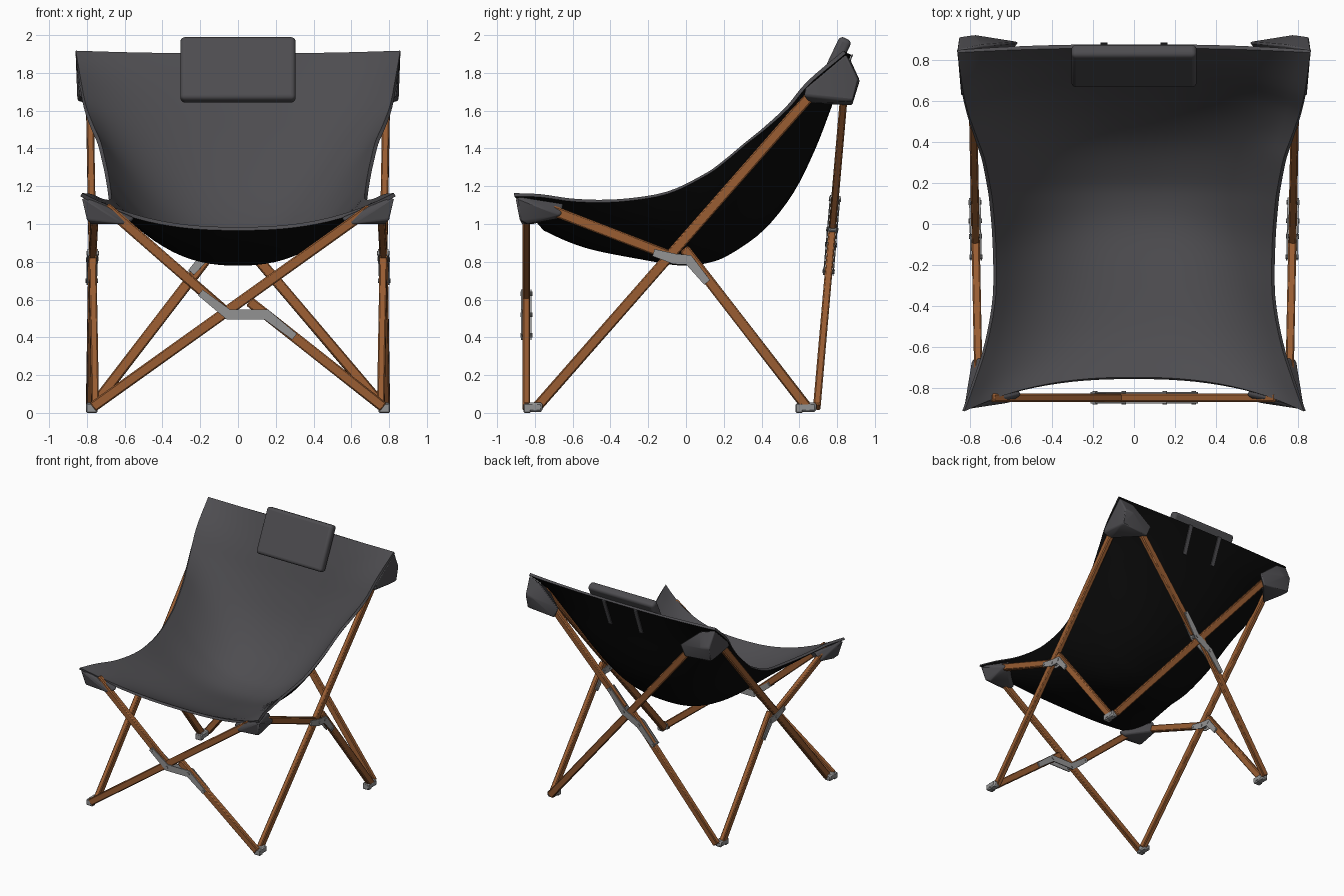
import bpy
import bmesh
from math import floor
from mathutils import Vector, Matrix

cube = bpy.data.objects.get("Cube")
if cube:
    bpy.data.objects.remove(cube)


def material(name, rgb):
    m = bpy.data.materials.new(name)
    m.use_nodes = True
    m.diffuse_color = (*rgb, 1)
    m.node_tree.nodes["Principled BSDF"].inputs["Base Color"].default_value = (*rgb, 1)
    return m


FABRIC = material("grey fabric", (0.075, 0.073, 0.08))
LINING = material("black lining", (0.003, 0.003, 0.003))
WOOD = material("brown wood", (0.32, 0.11, 0.032))
METAL = material("grey metal", (0.29, 0.29, 0.29))
parts = []


def finish(name, bm, *mats, bevel=0, segments=1):
    bmesh.ops.recalc_face_normals(bm, faces=bm.faces)
    mesh = bpy.data.meshes.new(name)
    bm.to_mesh(mesh)
    bm.free()
    for m in mats:
        mesh.materials.append(m)
    obj = bpy.data.objects.new(name, mesh)
    bpy.context.collection.objects.link(obj)
    if bevel:
        mod = obj.modifiers.new("soft edges", 'BEVEL')
        mod.width, mod.segments = bevel, segments
    parts.append(obj)
    return obj


def beam(name, a, b, normal, width, depth, mat, bevel=0.007, segments=1):
    """Box running from a to b; depth lies along the normal."""
    a, b = Vector(a), Vector(b)
    along = (b - a).normalized()
    side = Vector(normal).cross(along).normalized()
    out = along.cross(side)
    rot = Matrix((along, side, out)).transposed().to_4x4()
    scale = Matrix.Diagonal(((b - a).length, width, depth, 1))
    bm = bmesh.new()
    bmesh.ops.create_cube(bm, size=1, matrix=Matrix.Translation((a + b) / 2) @ rot @ scale)
    return finish(name, bm, mat, bevel=bevel, segments=segments)


def bracket(name, path, place, normal, width=0.056):
    """Pair of bent plates that follow a path on both sides of a frame."""
    pts = [Vector(p) for p in path]
    left, right = [], []
    for i, p in enumerate(pts):
        d0 = (p - pts[max(i - 1, 0)]).normalized()
        d1 = (pts[min(i + 1, len(pts) - 1)] - p).normalized()
        d = (d0 + d1).normalized()
        n = Vector((-d.y, d.x)) * width / 2
        tip = d * 0.012 if i == len(pts) - 1 else -d * 0.012 if i == 0 else d * 0
        left.append(p + n * (0.7 if tip.length else 1) + tip)
        right.append(p - n * (0.7 if tip.length else 1) + tip)
    bm = bmesh.new()
    normal = Vector(normal).normalized()
    for s in (-1, 1):
        face = bm.faces.new([bm.verts.new(Vector(place(*q)) + normal * s * 0.021)
                             for q in left + right[::-1]])
        new = bmesh.ops.extrude_face_region(bm, geom=[face])["geom"]
        bmesh.ops.translate(bm, vec=normal * s * 0.007,
                            verts=[v for v in new if isinstance(v, bmesh.types.BMVert)])
    # rivets through both plates
    turn = normal.to_track_quat('Z', 'Y').to_matrix().to_4x4()
    for p in pts:
        bmesh.ops.create_cone(bm, cap_ends=True, segments=10, radius1=0.012, radius2=0.012,
                              depth=0.064, matrix=Matrix.Translation(place(*p)) @ turn)
    finish(name, bm, METAL)


def crossed_frame(name, place, normal, straight, lower, upper, bend):
    for label, ends in (("straight_pole", straight), ("lower_pole", lower), ("upper_pole", upper)):
        beam(f"{name}_{label}", place(*ends[0]), place(*ends[1]), normal, 0.055, 0.04, WOOD)
    bracket(f"{name}_bracket", bend, place, normal)


# Crossed pole frames: front, back and the two mirrored sides
crossed_frame("front", lambda u, z: (u, -0.845, z), (0, 1, 0),
              [(-0.77, 0.03), (0.7, 1.08)], [(0.77, 0.03), (0.06, 0.59)],
              [(-0.7, 1.09), (-0.07, 0.54)],
              [(0.29, 0.41), (0.15, 0.52), (-0.05, 0.52), (-0.19, 0.63)])
crossed_frame("back", lambda u, z: (u, 0.69 + 0.087 * z, z), (0, 1, -0.087),
              [(0.77, 0.03), (-0.68, 1.74)], [(-0.77, 0.03), (-0.04, 0.98)],
              [(0.7, 1.75), (0.03, 0.99)],
              [(-0.24, 0.75), (-0.12, 0.89), (0.02, 0.97), (0.14, 1.13)])
for s, side in ((1, "left"), (-1, "right")):
    crossed_frame(side, lambda u, z: (s * (0.772 + 0.02 * u), u, z), (1, -s * 0.02, 0),
                  [(-0.79, 0.03), (0.72, 1.75)], [(0.64, 0.03), (-0.01, 0.87)],
                  [(-0.78, 1.1), (-0.08, 0.83)],
                  [(0.105, 0.7), (0.015, 0.81), (-0.06, 0.815), (-0.16, 0.845)])
    # Hinged feet
    for end, y0, y1 in (("front", -0.84, -0.76), ("back", 0.6, 0.69)):
        beam(f"{side}_{end}_foot", (s * 0.775, y0, 0.03), (s * 0.775, y1, 0.03),
             (1, 0, 0), 0.05, 0.06, METAL, bevel=0.01)
        beam(f"{side}_{end}_foot_cap", (s * 0.775, y0, 0), (s * 0.775, y0, 0.05),
             (1, 0, 0), 0.04, 0.06, METAL, bevel=0.006)

# Sling rows: edge x, edge y, edge z, centre y, centre z
ROWS = [Vector(r) for r in (
    (.83, -.91, 1.155, -.75, .975), (.78, -.77, 1.15, -.62, .915),
    (.72, -.58, 1.125, -.48, .87), (.68, -.35, 1.125, -.25, .825),
    (.68, -.10, 1.165, -.03, .79), (.695, .10, 1.26, .12, .805),
    (.71, .20, 1.33, .24, .855), (.735, .32, 1.43, .41, .98),
    (.77, .42, 1.51, .56, 1.17), (.81, .54, 1.62, .675, 1.40),
    (.835, .65, 1.75, .76, 1.62), (.86, .84, 1.91, .865, 1.90))]


def row_at(v):
    """Smooth curve through the rows."""
    last = len(ROWS) - 1
    i = min(floor(v), last - 1)
    f = v - i
    b, c = ROWS[i], ROWS[i + 1]
    a = ROWS[i - 1] if i else b * 2 - c
    d = ROWS[i + 2] if i + 2 <= last else c * 2 - b
    return b + (c - a) * f / 2 + (a * 2 - b * 5 + c * 4 - d) * f * f / 2 \
        + (b * 3 - a - c * 3 + d) * f ** 3 / 2


def sling_point(v, t):
    x, ye, ze, yc, zc = row_at(v)
    k = abs(t) ** 2.4
    return Vector((x * t, yc + (ye - yc) * k, zc + (ze - zc) * k))


def sheet(name, vs, ts, shift, thickness, mats):
    bm = bmesh.new()
    grid = [[bm.verts.new(sling_point(v, t) + Vector(shift)) for t in ts] for v in vs]
    for r0, r1 in zip(grid, grid[1:]):
        for j in range(len(ts) - 1):
            bm.faces.new((r0[j], r0[j + 1], r1[j + 1], r1[j]))
    obj = finish(name, bm, *mats)
    # make the upper side the outward one
    if sum(p.normal.z for p in obj.data.polygons) < 0:
        obj.data.flip_normals()
    mod = obj.modifiers.new("cloth thickness", 'SOLIDIFY')
    mod.thickness, mod.offset = thickness, 0
    mod.material_offset = len(mats) - 1
    mod.material_offset_rim = 0
    split = obj.modifiers.new("crisp hem", 'EDGE_SPLIT')
    split.split_angle = 0.8
    return obj


# Sling seat, with straps for the headrest behind it
sheet("sling_seat", [i / 4 for i in range(45)], [i / 14 - 1 for i in range(29)],
      (0, 0, 0), 0.02, (FABRIC, LINING))
for s, side in ((1, "left"), (-1, "right")):
    sheet(f"{side}_headrest_strap", [10.2 + i * 0.2 for i in range(5)] + [11],
          [s * 0.17 - 0.02, s * 0.17 + 0.02], (0, 0.016, -0.004), 0.008, (FABRIC,))

# Headrest cushion
beam("headrest", (0, 0.69, 1.65), (0, 0.848, 1.982), (0, -1, 0.48), 0.61, 0.07,
     FABRIC, bevel=0.024, segments=4)

# Corner pockets over the pole ends
POCKETS = {
    "back": [(.86, .845, 1.9), (.835, .63, 1.72), (.84, .62, 1.68), (.79, .65, 1.64),
             (.85, .88, 1.65), (.85, .91, 1.77), (.78, .92, 1.76), (.56, .885, 1.72),
             (.6, .88, 1.63), (.64, .83, 1.63), (.74, .87, 1.87)],
    "front": [(.83, -.905, 1.15), (.8, -.88, 1.02), (.78, -.84, 1.0), (.79, -.66, 1.05),
              (.74, -.65, 1.11), (.75, -.67, 1.03), (.6, -.87, 1.0), (.54, -.83, 1.03),
              (.58, -.81, 1.0), (.62, -.84, 1.06)]}
for end, pts in POCKETS.items():
    for s, side in ((1, "left"), (-1, "right")):
        bm = bmesh.new()
        verts = [bm.verts.new((s * x, y, z)) for x, y, z in pts]
        hull = bmesh.ops.convex_hull(bm, input=verts)
        bmesh.ops.delete(bm, geom=list({*hull["geom_interior"], *hull["geom_unused"]}),
                         context='VERTS')
        finish(f"{side}_{end}_pocket", bm, FABRIC, bevel=0.01, segments=2)

# Smooth shading with sharp edges kept
bpy.ops.object.select_all(action='DESELECT')
for obj in parts:
    obj.select_set(True)
bpy.context.view_layer.objects.active = parts[0]
bpy.ops.object.shade_smooth_by_angle(angle=0.6)
